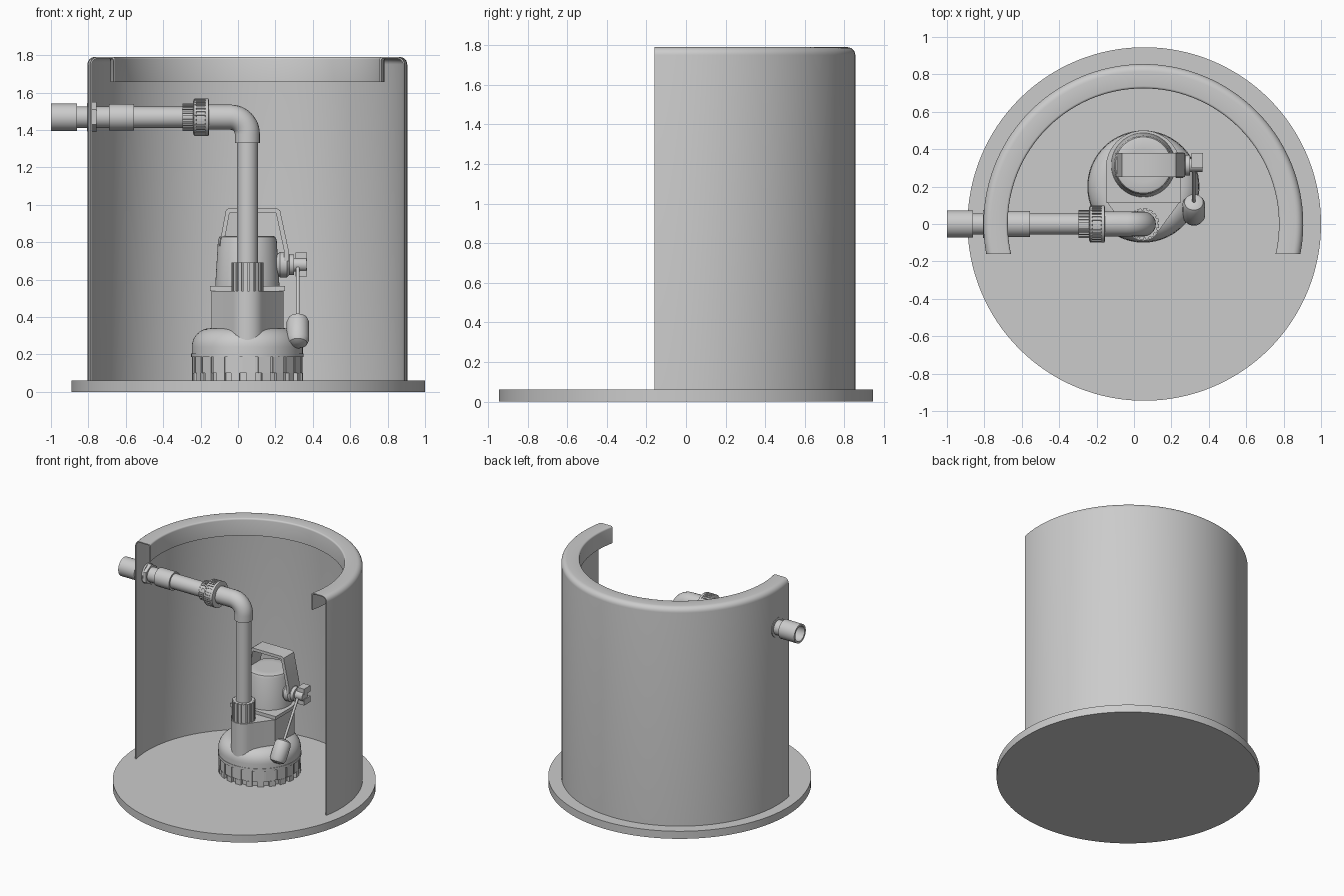
import bpy, bmesh
from math import sin, cos, pi, asin, radians
from mathutils import Matrix, Vector

if "Cube" in bpy.data.objects:
    bpy.data.objects.remove(bpy.data.objects["Cube"])

T = Matrix.Translation
CX = 0.05                      # x of pump and riser


def finish(name, bm, mat=Matrix()):
    bmesh.ops.remove_doubles(bm, verts=bm.verts, dist=1e-5)
    bmesh.ops.recalc_face_normals(bm, faces=bm.faces)
    me = bpy.data.meshes.new(name)
    bm.to_mesh(me)
    bm.free()
    ob = bpy.data.objects.new(name, me)
    ob.data.transform(mat)
    bpy.context.collection.objects.link(ob)
    smooth(ob)
    return ob


def smooth(ob):
    bpy.ops.object.select_all(action='DESELECT')
    ob.select_set(True)
    bpy.context.view_layer.objects.active = ob
    bpy.ops.object.shade_smooth_by_angle(angle=radians(35))


def lathe(name, prof, mat=Matrix(), segs=48, closed=False):
    """Spin (radius, height) points around local z."""
    bm = bmesh.new()
    rings = [[bm.verts.new((r * cos(2 * pi * i / segs), r * sin(2 * pi * i / segs), z))
              for i in range(segs)] for r, z in prof]
    pairs = list(zip(rings, rings[1:]))
    if closed:
        pairs.append((rings[-1], rings[0]))
    for a, b in pairs:
        for i in range(segs):
            j = (i + 1) % segs
            bm.faces.new((a[i], a[j], b[j], b[i]))
    if not closed:
        for ring in (rings[0], rings[-1]):
            bm.faces.new(ring)
    return finish(name, bm, mat)


def prism(name, pts, z0, z1, mat=Matrix()):
    """Extrude a 2D outline along local z."""
    bm = bmesh.new()
    lo = [bm.verts.new((x, y, z0)) for x, y in pts]
    hi = [bm.verts.new((x, y, z1)) for x, y in pts]
    for i in range(len(pts)):
        j = (i + 1) % len(pts)
        bm.faces.new((lo[i], lo[j], hi[j], hi[i]))
    bm.faces.new(lo)
    bm.faces.new(hi)
    return finish(name, bm, mat)


def arc(cx, cy, r, a0, a1, n):
    return [(cx + r * cos(radians(a0 + (a1 - a0) * i / n)),
             cy + r * sin(radians(a0 + (a1 - a0) * i / n))) for i in range(n + 1)]


def gear(r_in, r_out, n, duty=0.5):
    """Ribbed round outline."""
    pts = []
    for i in range(n):
        for r, t in ((r_in, 0), (r_in, 1 - duty), (r_out, 1 - duty), (r_out, 1)):
            a = 2 * pi * (i + t) / n
            pts.append((r * cos(a), r * sin(a)))
    return pts


def tube(name, pts, r):
    cu = bpy.data.curves.new(name, 'CURVE')
    cu.dimensions = '3D'
    cu.bevel_depth, cu.bevel_resolution, cu.use_fill_caps = r, 8, True
    sp = cu.splines.new('POLY')
    sp.points.add(len(pts) - 1)
    for p, co in zip(sp.points, pts):
        p.co = (*co, 1)
    ob = bpy.data.objects.new(name, cu)
    bpy.context.collection.objects.link(ob)
    bpy.ops.object.select_all(action='DESELECT')
    ob.select_set(True)
    bpy.context.view_layer.objects.active = ob
    bpy.ops.object.convert(target='MESH')
    smooth(bpy.context.object)


def rod(name, r, a, b, mat, segs=32):
    return lathe(name, [(r, a), (r, b)], mat, segs)


# Basin floor
lathe("basin_floor", [(0.945, 0), (0.945, 0.06)], T((0.055, 0, 0)), 128)

# Cut-away basin wall with rolled-in hollow rim, cut flat at y = -0.16
prof = ([(0.855, 0.06)] + arc(0.815, 1.75, 0.04, 0, 90, 6) + arc(0.737, 1.778, 0.012, 90, 180, 3)
        + [(0.725, 1.655), (0.733, 1.655)] + arc(0.743, 1.772, 0.010, 180, 90, 3)
        + arc(0.815, 1.75, 0.032, 90, 0, 6) + [(0.847, 0.06)])
bm = bmesh.new()
N = 80
rows = []
for i in range(N + 1):
    row = []
    for r, z in prof:
        e = asin(0.16 / r)
        a = -e + (pi + 2 * e) * i / N
        row.append(bm.verts.new((r * cos(a), r * sin(a), z)))
    rows.append(row)
for a, b in zip(rows, rows[1:]):
    for k in range(len(prof)):
        m = (k + 1) % len(prof)
        bm.faces.new((a[k], a[m], b[m], b[k]))
bm.faces.new(rows[0])
bm.faces.new(rows[-1])
finish("basin_wall", bm, T((CX, 0, 0)))

# Pump strainer base: core, ribbed band and feet
base = T((CX, 0.2, 0))
rod("strainer_core", 0.275, 0.065, 0.2, base, 64)
prism("strainer_feet", gear(0.275, 0.297, 22, 0.55), 0.06, 0.1, base)
prism("strainer_band", gear(0.288, 0.295, 22, 0.8), 0.1, 0.19, base)
rod("strainer_top_ring", 0.3, 0.185, 0.205, base, 64)

# Rounded volute shoulder
lathe("pump_volute", [(0.297, 0.2), (0.297, 0.24)] + arc(0.197, 0.24, 0.1, 0, 90, 8)[1:]
      + [(0.1, 0.34)], base, 64)

# Pump body narrowing to the discharge, with motor flange
body = (arc(0, 0.3, 0.193, 0, 180, 32) + [(-0.193, 0.115)]
        + arc(0, 0, 0.09, 205, 335, 12) + [(0.193, 0.115)])
prism("pump_body", body, 0.2, 0.54, T((CX, 0, 0)))
flange = arc(0, 0.3, 0.2, 0, 180, 32) + [(-0.2, 0.115), (0.2, 0.115)]
prism("motor_flange", flange, 0.54, 0.566, T((CX, 0, 0)))

# Motor cap with recessed rim line
lathe("motor_cap", [(0.172, 0.56), (0.157, 0.81), (0.15, 0.828), (0.14, 0.832), (0.09, 0.832)],
      T((CX, 0.315, 0)), 64)

# Carry handle: bent band, profile drawn in x-z
xz = Matrix.Rotation(pi / 2, 4, 'X')
prism("carry_handle", [(-0.1, 0.78), (-0.065, 0.97), (-0.05, 0.98), (0.21, 0.98), (0.225, 0.97),
                       (0.272, 0.75), (0.272, 0.7), (0.247, 0.7), (0.247, 0.75), (0.203, 0.957),
                       (-0.045, 0.957), (-0.077, 0.78)], -0.38, -0.25, xz)

# Float switch housing along x
ax = Matrix.Rotation(pi / 2, 4, 'Y')
sw = T((0, 0.315, 0.68)) @ ax
lathe("switch_housing", [(0.05, 0.15), (0.05, 0.2), (0.068, 0.225), (0.068, 0.262), (0.055, 0.275),
                         (0.055, 0.3), (0.036, 0.3), (0.036, 0.365)], sw, 40)
for s in (-1, 1):
    prism("switch_fork", [(0.308, s * 0.018), (0.37, s * 0.018), (0.37, s * 0.065),
                          (0.308, s * 0.065)], -0.38, -0.30, T((0, 0, 0.68)) @ xz)

# Float and its tilted rod
pivot, tip = Vector((0.32, 0.3, 0.68)), Vector((0.32, 0.075, 0.325))
d = tip - pivot
fl = T(tip) @ d.to_track_quat('Z', 'Y').to_matrix().to_4x4()
rod("float_rod", 0.01, -d.length, 0, fl, 16)
lathe("float", [(0.025, -0.09), (0.05, -0.078), (0.06, -0.055), (0.06, 0.055), (0.05, 0.078),
                (0.025, 0.09)], fl, 40)

# Riser pipe with ribbed discharge collar
up = T((CX, 0, 0))
prism("discharge_collar", gear(0.076, 0.085, 16, 0.65), 0.54, 0.69, up)
rod("riser_pipe", 0.056, 0.6, 1.36, up, 40)

# Elbow
Z = 1.468
tube("elbow", [(CX, 0, 1.33)] + [(x, 0, z) for x, z in arc(CX - 0.09, Z - 0.09, 0.09, 0, 90, 12)]
     + [(-0.17, 0, Z)], 0.067)

# Horizontal discharge line along x
h = T((0, 0, Z)) @ ax
prism("union_nut", gear(0.093, 0.1, 30), -0.232, -0.165, h)
lathe("union_nut_rings", [(0.085, -0.24), (0.098, -0.235), (0.098, -0.224), (0.09, -0.222),
                          (0.09, -0.176), (0.1, -0.174), (0.1, -0.158), (0.085, -0.154)], h, 48)
prism("union_tail", gear(0.066, 0.074, 20), -0.297, -0.235, h)
rod("discharge_pipe", 0.057, -0.9, -0.28, h, 40)
rod("pipe_coupling", 0.07, -0.69, -0.557, h, 40)
rod("wall_sleeve", 0.066, -0.8, -0.76, h, 40)
prism("wall_locknut", arc(0, 0, 0.08, 0, 300, 5), -0.783, -0.757, h)
rod("wall_washer", 0.076, -0.808, -0.783, h, 40)
lathe("outlet_socket", [(0.073, -1.0), (0.073, -0.86), (0.05, -0.86), (0.05, -0.9),
                        (0.058, -0.9), (0.058, -1.0)], h, 48, closed=True)
